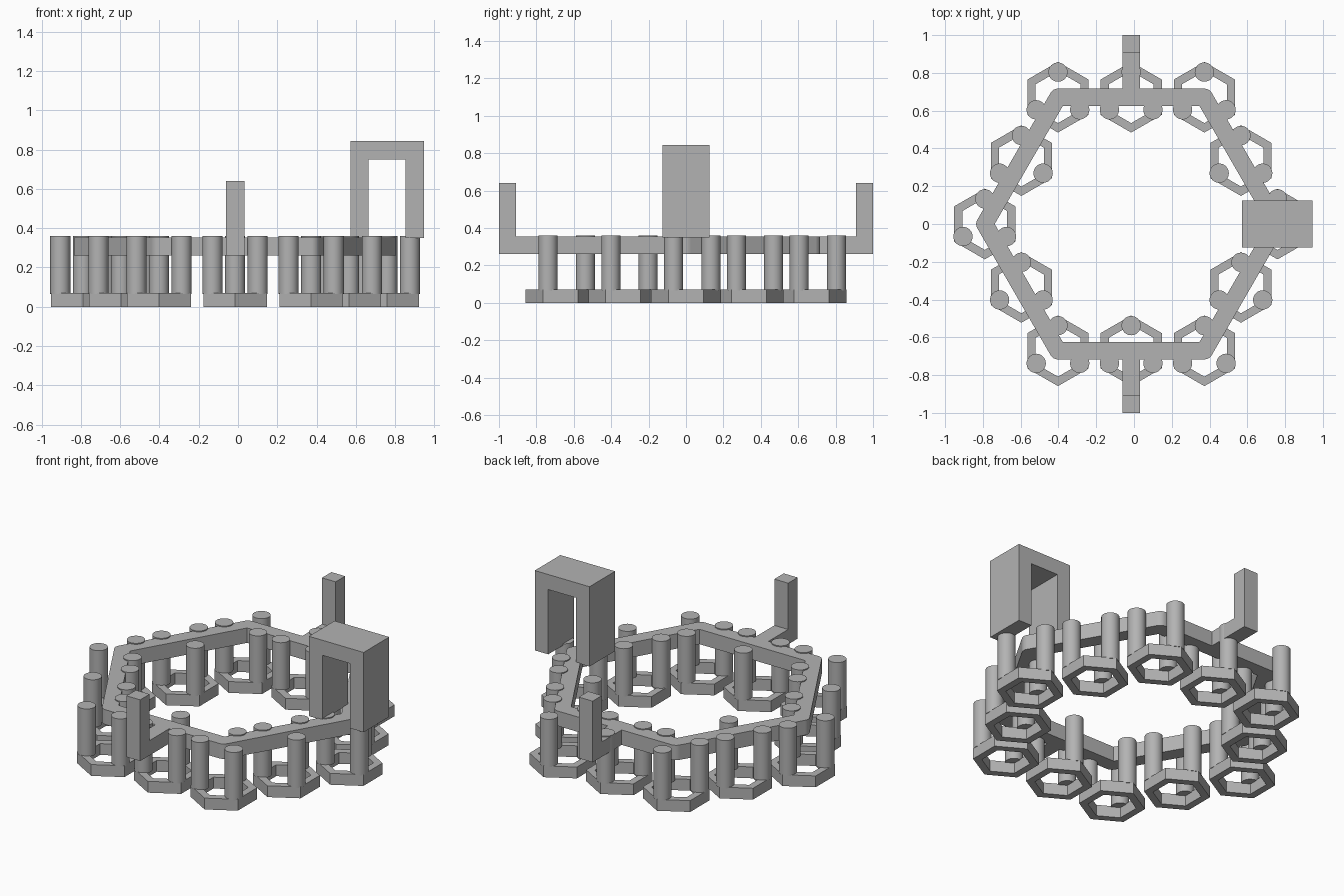
import bpy
import bmesh
from math import radians, cos, sin, pi
from mathutils import Matrix, Vector

cube = bpy.data.objects.get("Cube")
if cube:
    bpy.data.objects.remove(cube)

CX = -0.015          # centre of the ring of feet
RING_R = 0.775       # centre-line radius of the hexagonal rail
HALF = 0.0455        # half width of the rail
RAIL_Z = (0.262, 0.354)

grey = bpy.data.materials.new("plain grey")
grey.use_nodes = True
colour = (0.45, 0.45, 0.45, 1)
grey.diffuse_color = colour
grey.node_tree.nodes["Principled BSDF"].inputs["Base Color"].default_value = colour


def polygon(radius, sides=6, start=0.0):
    return [(radius * cos(start + 2 * pi * i / sides),
             radius * sin(start + 2 * pi * i / sides)) for i in range(sides)]


def prism_mesh(name, loops, low, high, matrix=Matrix()):
    """Fill flat outlines (the later ones are holes) and extrude them."""
    bm = bmesh.new()
    for loop in loops:
        verts = [bm.verts.new((a, b, low)) for a, b in loop]
        for i, v in enumerate(verts):
            bm.edges.new((v, verts[(i + 1) % len(verts)]))
    bmesh.ops.triangle_fill(bm, use_beauty=True, edges=bm.edges[:], normal=(0, 0, 1))
    top = bmesh.ops.extrude_face_region(bm, geom=bm.faces[:])["geom"]
    moved = [g for g in top if isinstance(g, bmesh.types.BMVert)]
    bmesh.ops.translate(bm, verts=moved, vec=(0, 0, high - low))
    bmesh.ops.transform(bm, matrix=matrix, verts=bm.verts)
    bmesh.ops.recalc_face_normals(bm, faces=bm.faces[:])
    mesh = bpy.data.meshes.new(name)
    bm.to_mesh(mesh)
    bm.free()
    mesh.materials.append(grey)
    return mesh


def place(name, mesh, location=(0, 0, 0)):
    obj = bpy.data.objects.new(name, mesh)
    obj.location = location
    bpy.context.collection.objects.link(obj)
    return obj


# Hexagonal feet, each with three round pillars
foot_mesh = prism_mesh("foot", [polygon(0.187, 6, pi / 2), polygon(0.137, 6, pi / 2)], 0, 0.07)
pillar_mesh = prism_mesh("pillar", [polygon(0.051, 32)], 0.065, 0.36)
pillars = []
corners = [Vector((x + CX, y, 0)) for x, y in polygon(RING_R)]
for i, corner in enumerate(corners):
    middle = (corner + corners[(i + 1) % 6]) / 2
    for spot in (corner, middle):
        place("foot", foot_mesh, spot)
        for x, y in polygon(0.133, 3, pi / 2):
            pillars.append(place("pillar", pillar_mesh, spot + Vector((x, y, 0))))

# Smooth pillar sides, sharp caps
bpy.ops.object.select_all(action='DESELECT')
pillars[0].select_set(True)
bpy.context.view_layer.objects.active = pillars[0]
bpy.ops.object.shade_smooth_by_angle(angle=radians(35))
pillars[0].select_set(False)

# Hexagonal rail with rounded outer corners
outer = []
for i, corner in enumerate(corners):
    for step in range(9):
        a = i * pi / 3 + radians(-30 + 60 * step / 8)
        outer.append((corner.x + HALF * cos(a), corner.y + HALF * sin(a)))
inner = [(x + CX, y) for x, y in polygon(RING_R - HALF / cos(pi / 6))]
place("rail", prism_mesh("rail", [outer, inner], *RAIL_Z))

# Angled side arms: profile in y and z, extruded along x
along_x = Matrix(((0, 0, 1, 0), (1, 0, 0, 0), (0, 1, 0, 0), (0, 0, 0, 1)))
low, high = RAIL_Z
for name, s in (("front_arm", -1), ("back_arm", 1)):
    profile = [(s * y, z) for y, z in ((0.67, low), (1, low), (1, 0.64),
                                       (0.908, 0.64), (0.908, high), (0.67, high))]
    place(name, prism_mesh(name, [profile], CX - 0.047, CX + 0.047, along_x))

# Square arch: profile in x and z, extruded along y
along_y = Matrix(((1, 0, 0, 0), (0, 0, 1, 0), (0, 1, 0, 0), (0, 0, 0, 1)))
arch = [(0.572, 0.35), (0.572, 0.843), (0.946, 0.843), (0.946, 0.35),
        (0.854, 0.35), (0.854, 0.75), (0.664, 0.75), (0.664, 0.35)]
place("arch", prism_mesh("arch", [arch], -0.125, 0.125, along_y))
